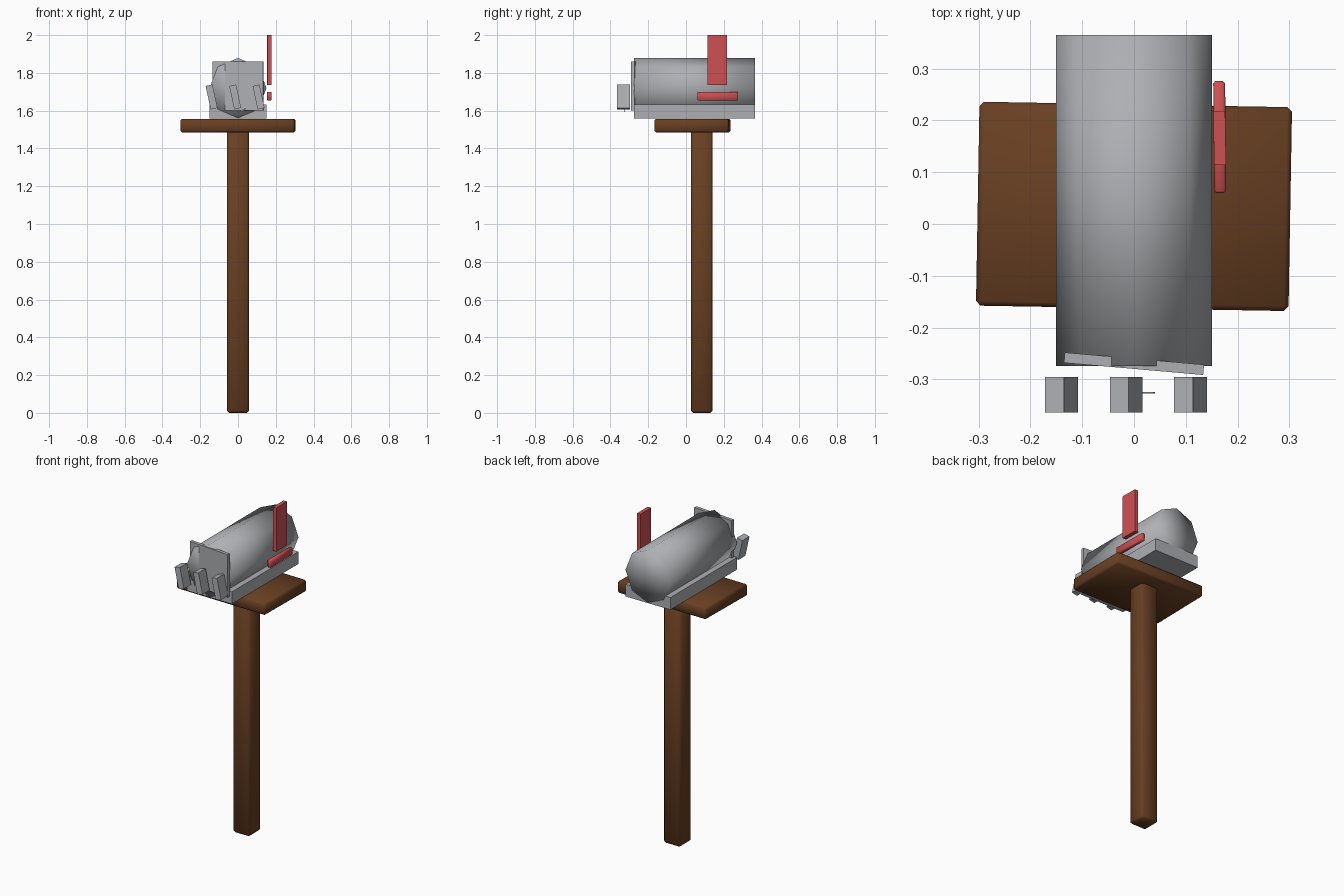
import bpy, bmesh
from math import radians, cos, sin, pi
from mathutils import Vector

cube = bpy.data.objects.get("Cube")
if cube:
    bpy.data.objects.remove(cube, do_unlink=True)


def material(name, rgb):
    m = bpy.data.materials.new(name)
    m.use_nodes = True
    m.diffuse_color = (*rgb, 1)
    m.node_tree.nodes["Principled BSDF"].inputs["Base Color"].default_value = (*rgb, 1)
    return m


wood = material("brown wood", (0.14, 0.05, 0.016))
metal = material("grey metal", (0.42, 0.43, 0.45))
red = material("red paint", (0.62, 0.08, 0.085))


def finish(bm, name, mat, smooth=False):
    bmesh.ops.recalc_face_normals(bm, faces=bm.faces)
    for f in bm.faces:
        f.smooth = smooth
    mesh = bpy.data.meshes.new(name)
    bm.to_mesh(mesh)
    bm.free()
    mesh.materials.append(mat)
    obj = bpy.data.objects.new(name, mesh)
    bpy.context.collection.objects.link(obj)
    return obj


def box(name, mat, low, high, turn=(0, 0, 0), bevel=0):
    low, high = Vector(low), Vector(high)
    bm = bmesh.new()
    bmesh.ops.create_cube(bm, size=1)
    bmesh.ops.scale(bm, vec=high - low, verts=bm.verts)
    if bevel:
        bmesh.ops.bevel(bm, geom=bm.edges[:], offset=bevel, segments=1, affect='EDGES')
    obj = finish(bm, name, mat, smooth=bevel > 0)
    obj.location = (low + high) / 2
    obj.rotation_euler = [radians(a) for a in turn]
    return obj


# Wooden post and shelf
box("post", wood, (-0.058, 0.027, 0), (0.058, 0.14, 1.5), bevel=0.012)
box("shelf", wood, (-0.302, -0.163, 1.485), (0.302, 0.231, 1.557), (0, 0, -1), bevel=0.009)

# Rounded eight-sided body, smooth right over the ends
bm = bmesh.new()
rings = []
for y in (-0.274, 0.365):
    rings.append([bm.verts.new((0.151 * sin(i * pi / 4), y, 1.72 + 0.159 * cos(i * pi / 4)))
                  for i in range(8)])
    hub = bm.verts.new((0, y, 1.72))
    for i in range(8):
        bm.faces.new((rings[-1][i], rings[-1][i - 1], hub))
for i in range(8):
    bm.faces.new((rings[0][i], rings[0][i - 1], rings[1][i - 1], rings[1][i]))
finish(bm, "mailbox_body", metal, smooth=True)

# Box base under the body, and the slightly open door
box("mailbox_base", metal, (-0.151, -0.274, 1.558), (0.151, 0.365, 1.632))
box("door", metal, (-0.135, -0.28, 1.6), (0.135, -0.26, 1.86), (0, 0, -5))

# Leaning blocks in front of the door
for name, x in (("right", -0.14), ("middle", -0.015), ("left", 0.109)):
    box(name + "_front_block", metal, (x - 0.0185, -0.364, 1.609),
        (x + 0.0185, -0.296, 1.736), (0, -12.3, 0))
box("small_latch", metal, (0.012, -0.328, 1.60), (0.042, -0.325, 1.606), (0, -35, 0))

# Signal flag and its bracket
box("flag", red, (0.154, 0.114, 1.735), (0.177, 0.218, 2.0), (0, 0, 1))
box("flag_bracket", red, (0.154, 0.06, 1.654), (0.177, 0.276, 1.70), (0, 0, 0.5), bevel=0.004)
